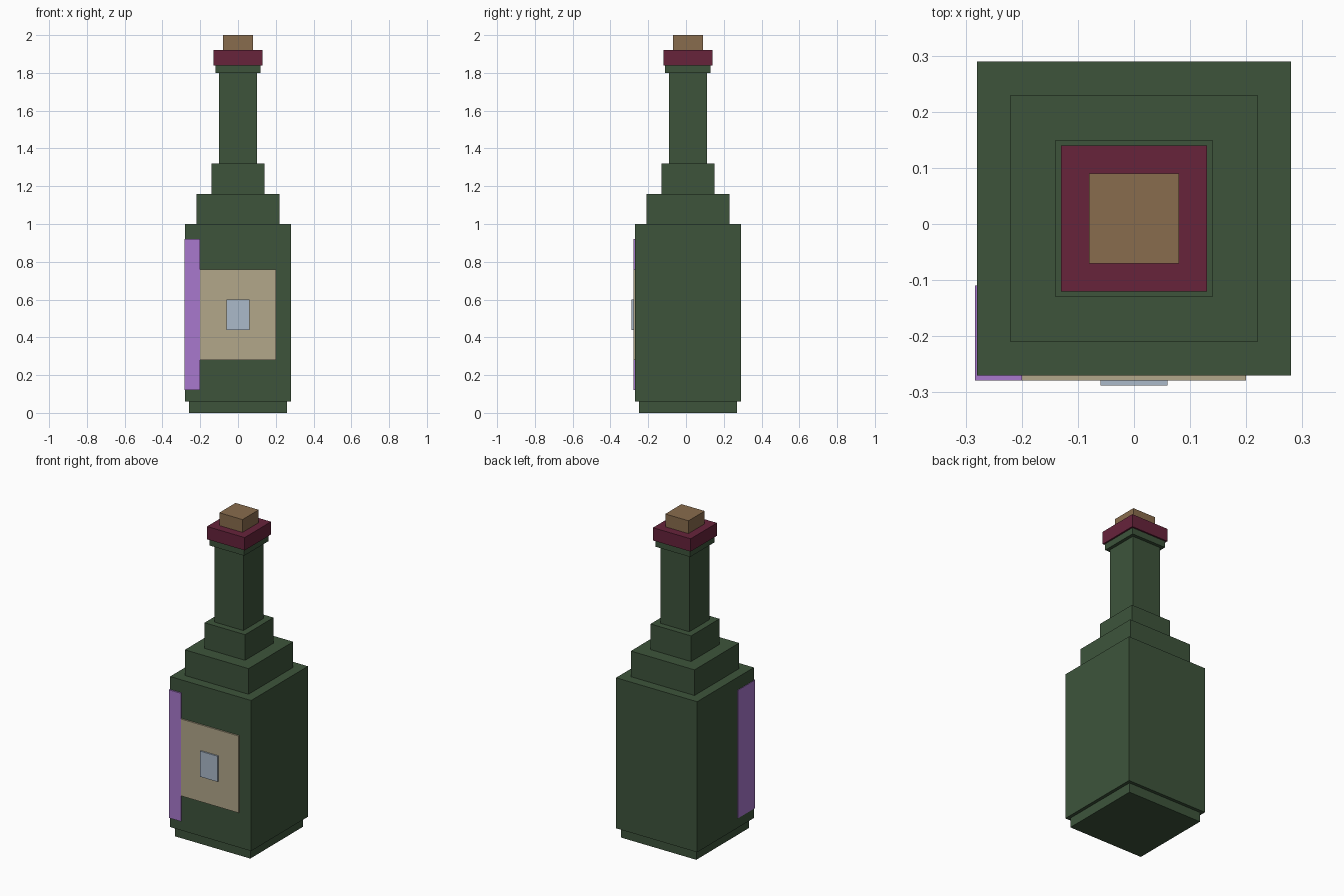
import bpy
import bmesh

cube = bpy.data.objects.get("Cube")
if cube:
    bpy.data.objects.remove(cube, do_unlink=True)


def material(name, rgb):
    """Flat material from 0-255 display values, stored as linear."""
    lin = [((c / 255 + 0.055) / 1.055) ** 2.4 for c in rgb]
    mat = bpy.data.materials.new(name)
    mat.use_nodes = True
    mat.diffuse_color = (*lin, 1)
    bsdf = next(n for n in mat.node_tree.nodes if n.type == 'BSDF_PRINCIPLED')
    bsdf.inputs["Base Color"].default_value = (*lin, 1)
    return mat


GREEN = material("bottle green", (61, 84, 59))
WINE = material("burgundy foil", (103, 35, 59))
CORK = material("cork brown", (137, 108, 77))
PAPER = material("label beige", (178, 167, 138))
PURPLE = material("ribbon purple", (169, 121, 205))
BLUE = material("pale blue", (171, 186, 202))


def box(name, mat, x, y, z):
    """Box spanning the (min, max) range on each axis."""
    bm = bmesh.new()
    bmesh.ops.create_cube(bm, size=1)
    for v in bm.verts:
        v.co = [r[0] if c < 0 else r[1] for c, r in zip(v.co, (x, y, z))]
    mesh = bpy.data.meshes.new(name)
    bm.to_mesh(mesh)
    bm.free()
    mesh.materials.append(mat)
    obj = bpy.data.objects.new(name, mesh)
    bpy.context.collection.objects.link(obj)
    return obj


# Stacked square tiers: name, material, half width, bottom, top
CY = 0.01
tiers = [
    ("base", GREEN, 0.26, 0.0, 0.06),
    ("body", GREEN, 0.28, 0.06, 1.0),
    ("lower_shoulder", GREEN, 0.22, 1.0, 1.16),
    ("upper_shoulder", GREEN, 0.14, 1.16, 1.32),
    ("neck", GREEN, 0.10, 1.32, 1.80),
    ("lip", GREEN, 0.12, 1.80, 1.84),
    ("foil_band", WINE, 0.13, 1.84, 1.92),
    ("cork", CORK, 0.08, 1.92, 2.0),
]
for name, mat, half, bottom, top in tiers:
    box(name, mat, (-half, half), (CY - half, CY + half), (bottom, top))

# Front label with its raised emblem
box("label", PAPER, (-0.2, 0.2), (-0.279, -0.27), (0.28, 0.76))
box("label_emblem", BLUE, (-0.06, 0.06), (-0.288, -0.279), (0.44, 0.60))

# Purple strip wrapping the front right corner
box("corner_strip_front", PURPLE, (-0.283, -0.2), (-0.279, -0.27), (0.12, 0.92))
box("corner_strip_side", PURPLE, (-0.283, -0.28), (-0.27, -0.11), (0.12, 0.92))
